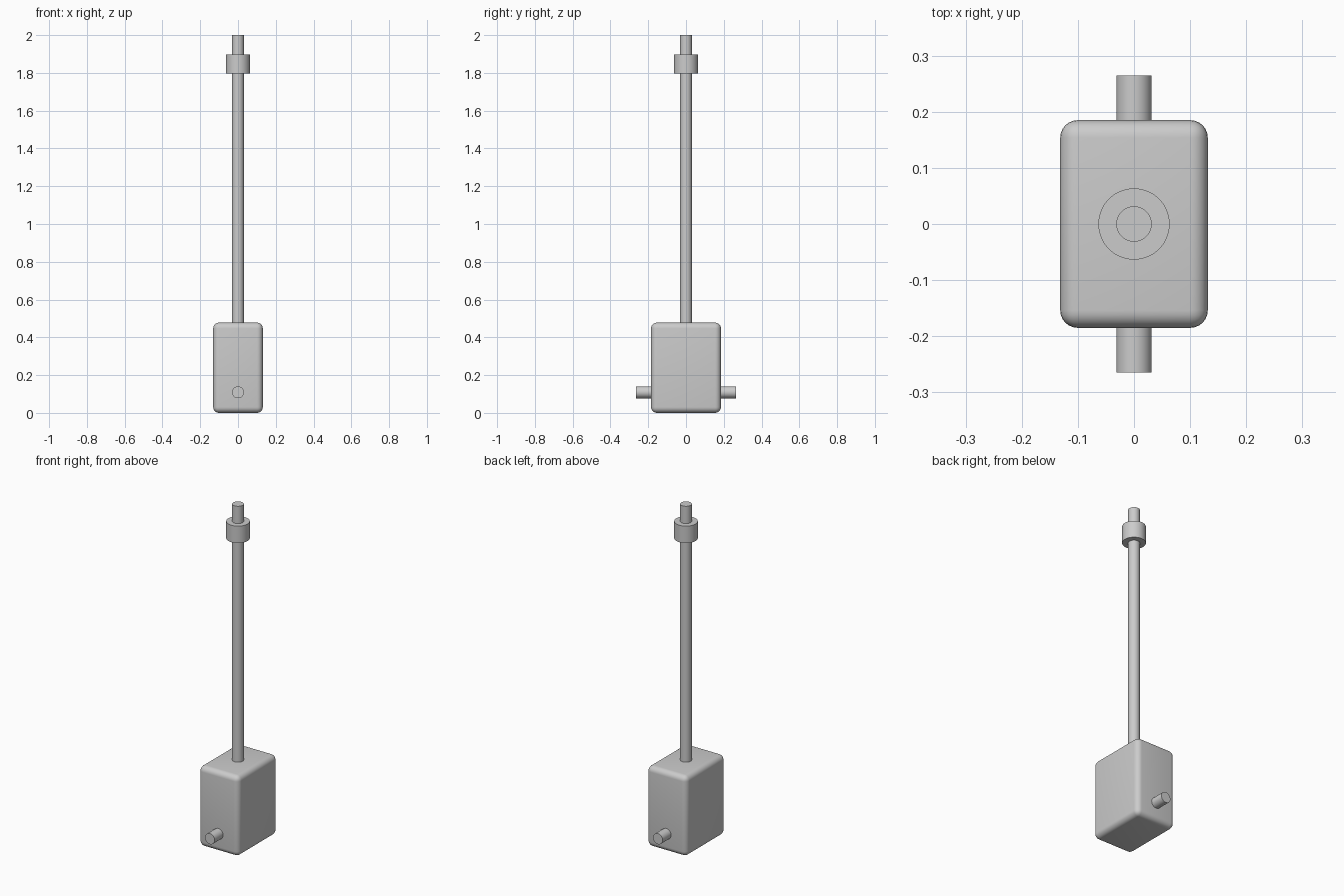
import bpy
from math import pi

if "Cube" in bpy.data.objects:
    bpy.data.objects.remove(bpy.data.objects["Cube"])


def smooth(obj):
    bpy.context.view_layer.objects.active = obj
    obj.select_set(True)
    bpy.ops.object.shade_smooth_by_angle(angle=pi / 6)
    obj.select_set(False)


def cylinder(name, radius, length, center, rotation=(0, 0, 0)):
    bpy.ops.mesh.primitive_cylinder_add(vertices=64, radius=radius, depth=length,
                                        location=center, rotation=rotation)
    obj = bpy.context.object
    obj.name = name
    smooth(obj)
    return obj


# Rounded block at the bottom
bpy.ops.mesh.primitive_cube_add(size=1, location=(0, 0, 0.239))
block = bpy.context.object
block.name = "base_block"
block.scale = (0.263, 0.37, 0.478)
bpy.ops.object.transform_apply(location=False, rotation=False, scale=True)
bevel = block.modifiers.new("rounded_edges", 'BEVEL')
bevel.width = 0.031
bevel.segments = 6
bpy.ops.object.modifier_apply(modifier=bevel.name)
smooth(block)

# Upright rod, seated slightly into the block
rod_bottom, rod_top = 0.46, 2.0
cylinder("upright_rod", 0.0315, rod_top - rod_bottom, (0, 0, (rod_bottom + rod_top) / 2))

# Collar near the rod tip
cylinder("rod_collar", 0.0635, 0.101, (0, 0, 1.8465))

# Cross pin running front to back through the block
cylinder("cross_pin", 0.0315, 0.53, (0, 0, 0.109), (pi / 2, 0, 0))
